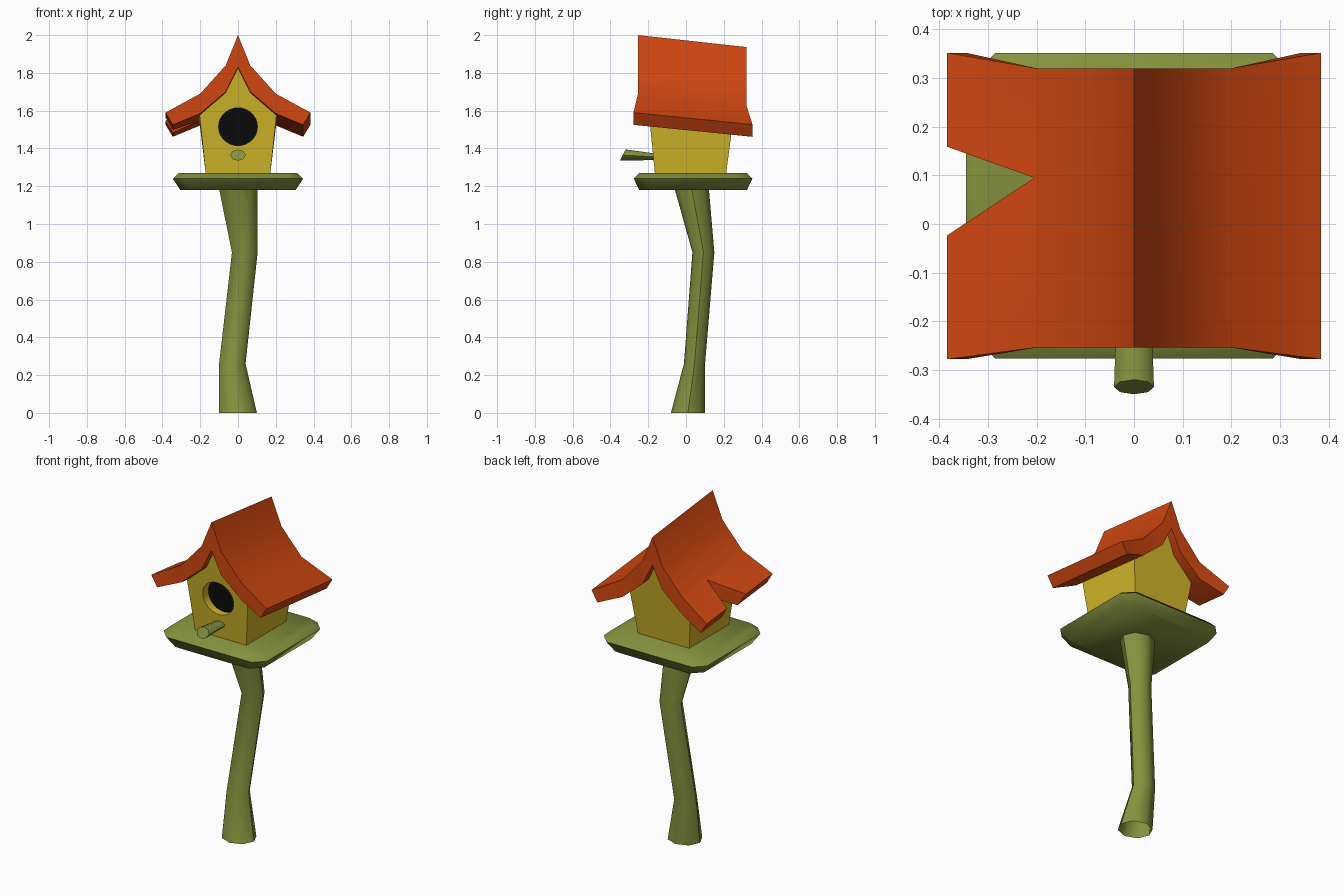
import bpy, bmesh, math
from math import cos, sin, pi

cube = bpy.data.objects.get("Cube")
if cube:
    bpy.data.objects.remove(cube)


def material(name, rgb):
    m = bpy.data.materials.new(name)
    m.use_nodes = True
    col = (*rgb, 1.0)
    m.diffuse_color = col
    bsdf = next(n for n in m.node_tree.nodes if n.type == 'BSDF_PRINCIPLED')
    bsdf.inputs["Base Color"].default_value = col
    bsdf.inputs["Roughness"].default_value = 0.8
    return m


GREEN = material("moss green", (0.235, 0.285, 0.048))
YELLOW = material("wall yellow", (0.64, 0.47, 0.022))
ORANGE = material("roof orange", (0.62, 0.062, 0.005))
BLACK = material("hole black", (0.003, 0.003, 0.003))


def loft(name, rings, mats, start=True, end=True, strip_caps=False):
    """Skin closed rings of equal length, with optional end caps."""
    bm = bmesh.new()
    rows = [[bm.verts.new(p) for p in ring] for ring in rings]
    n = len(rows[0])
    for a, b in zip(rows, rows[1:]):
        for i in range(n):
            j = (i + 1) % n
            bm.faces.new((a[i], a[j], b[j], b[i]))
    for row, wanted in ((rows[0], start), (rows[-1], end)):
        if wanted and strip_caps:
            for i in range(n // 2 - 1):
                bm.faces.new((row[i], row[i + 1], row[n - 2 - i], row[n - 1 - i]))
        elif wanted:
            bm.faces.new(row)
    bmesh.ops.recalc_face_normals(bm, faces=bm.faces)
    me = bpy.data.meshes.new(name)
    bm.to_mesh(me)
    bm.free()
    ob = bpy.data.objects.new(name, me)
    bpy.context.collection.objects.link(ob)
    for m in mats:
        me.materials.append(m)
    return ob


def activate(ob):
    bpy.ops.object.select_all(action='DESELECT')
    ob.select_set(True)
    bpy.context.view_layer.objects.active = ob


def smooth(ob, degrees=50):
    activate(ob)
    bpy.ops.object.shade_smooth_by_angle(angle=math.radians(degrees))


def cut(ob, cutter):
    cutter.hide_render = True
    activate(ob)
    mod = ob.modifiers.new("cut", 'BOOLEAN')
    mod.operation = 'DIFFERENCE'
    mod.solver = 'EXACT'
    mod.object = cutter
    bpy.ops.object.modifier_apply(modifier=mod.name)
    bpy.data.objects.remove(cutter)


def mirrored(half):
    """Half profile from the ridge outwards -> full profile, left to right."""
    return [(-x, z) for x, z in reversed(half[1:])] + half


def circle(n):
    return [(cos(2 * pi * i / n), sin(2 * pi * i / n)) for i in range(n)]


# Crooked post: centre x, centre y, radius x, radius y, height
post_rings = [(0, 0.01, 0.10, 0.09, 0), (-0.03, 0.045, 0.07, 0.056, 0.26),
              (0.036, 0.092, 0.068, 0.058, 0.85), (0, 0.028, 0.103, 0.092, 1.2)]
post = loft("post", [[(cx + rx * c, cy + ry * s, z) for c, s in circle(8)]
                     for cx, cy, rx, ry, z in post_rings], [GREEN], start=False)
smooth(post)


# Platform with clipped corners and a bevelled rim
def clipped_rect(hx, hy, z, clip=0.06, cy=0.0375):
    pts = [(hx, hy - clip), (hx - clip, hy), (clip - hx, hy), (-hx, hy - clip),
           (-hx, clip - hy), (clip - hx, -hy), (hx - clip, -hy), (hx, clip - hy)]
    return [(x, y + cy, z) for x, y in pts]


platform = loft("platform", [clipped_rect(0.305, 0.285, 1.18),
                             clipped_rect(0.345, 0.314, 1.24),
                             clipped_rect(0.312, 0.285, 1.27)], [GREEN])
smooth(platform, 60)

# The roof and gables sink towards the back
SLOPE = 0.11


def sink(y):
    return SLOPE * (y + 0.255)


# House body: walls flare outwards with height
wall = mirrored([(0, 1.86), (0.065, 1.74), (0.205, 1.60), (0.17, 1.26)])


def wall_ring(base_y, lean):
    ring = []
    for x, z in wall:
        if z > 1.3:
            z -= sink(base_y)
        ring.append((x, base_y + lean * (z - 1.27), z))
    return ring


house = loft("house_body", [wall_ring(-0.165, -0.1), wall_ring(0.213, 0.13)],
             [YELLOW, BLACK])

# Round entrance, recessed into the front wall
HOLE_BACK = -0.135
hole = loft("hole_cutter", [[(0.103 * c, y, 1.515 + 0.1 * s) for c, s in circle(28)]
                            for y in (-0.4, HOLE_BACK)], [YELLOW])
cut(house, hole)
for f in house.data.polygons:
    if abs(f.center.y - HOLE_BACK) < 0.004 and f.normal.y < -0.95:
        f.material_index = 1
smooth(house, 40)

# Perch: widens towards a slanted tip
perch_rings = [(-0.10, 0.033, 1.352, 0.012, 0), (-0.335, 0.041, 1.365, 0.03, 0.015)]
perch = loft("perch", [[(rx * c, y + slant * s, z + rz * s) for c, s in circle(8)]
                       for y, rx, z, rz, slant in perch_rings], [GREEN])
smooth(perch)

# Swept roof: outer and inner profiles, flared at the eaves
outer = mirrored([(0, 2.0), (0.065, 1.84), (0.2, 1.69), (0.384, 1.59)])
inner = mirrored([(0, 1.83), (0.065, 1.70), (0.2, 1.585), (0.345, 1.525)])


def roof_ring(y, flare):
    ring = []
    for x, z in outer + inner[::-1]:
        yy = y + (flare if abs(x) > 0.3 else 0)
        ring.append((x, yy, z - sink(y)))
    return ring


roof = loft("roof", [roof_ring(-0.254, -0.024), roof_ring(0.32, 0.032)],
            [ORANGE], strip_caps=True)

# Broken notch in the right eave
notch = loft("notch_cutter", [[(-0.205, 0.095, z), (-0.5, 0.20, z), (-0.5, -0.10, z)]
                              for z in (1.3, 1.9)], [ORANGE])
cut(roof, notch)
smooth(roof, 40)
